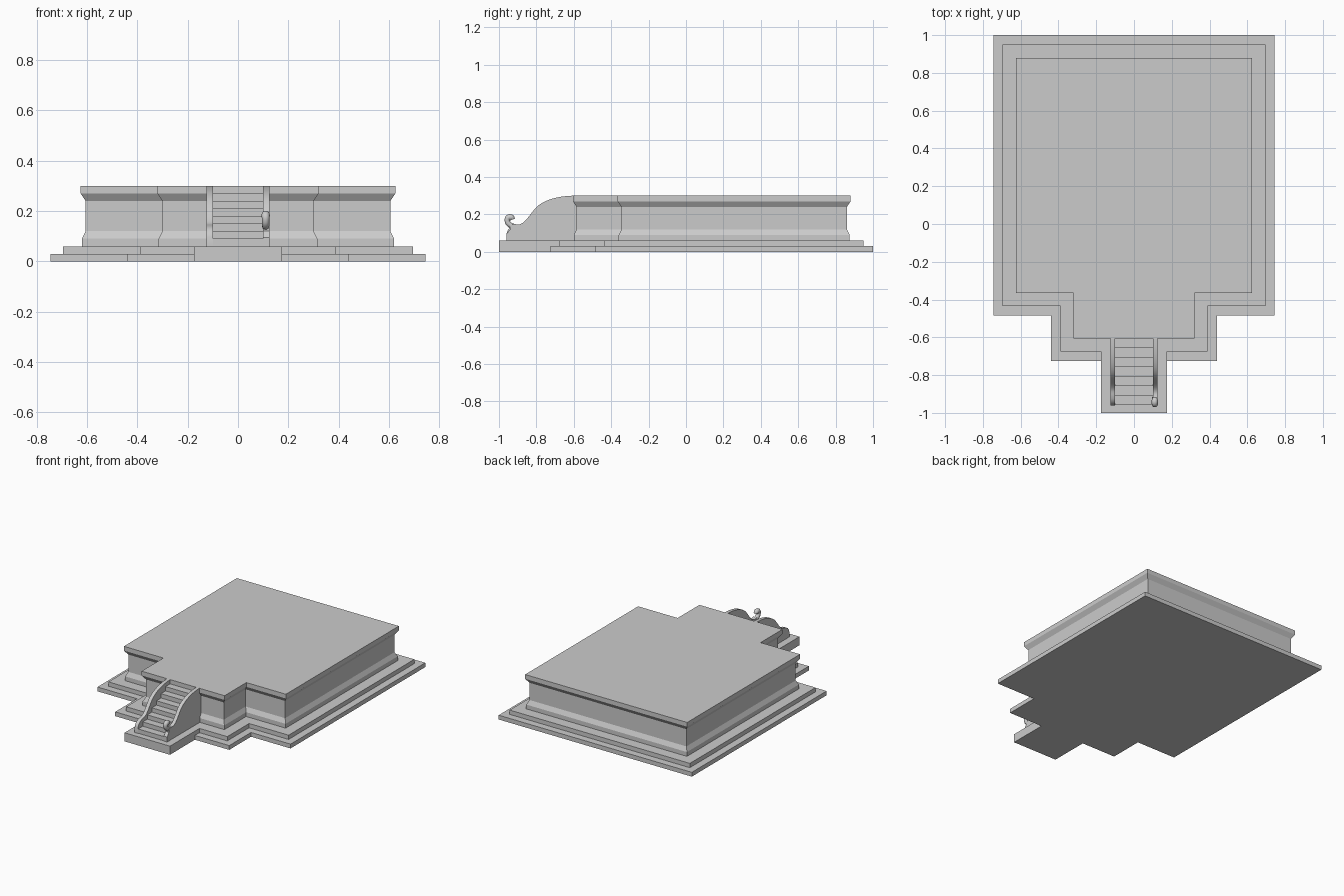
import bpy, bmesh, math
from mathutils import Vector
from mathutils.geometry import interpolate_bezier

if "Cube" in bpy.data.objects:
    bpy.data.objects.remove(bpy.data.objects["Cube"])


def finish(name, bm):
    bmesh.ops.recalc_face_normals(bm, faces=bm.faces)
    me = bpy.data.meshes.new(name)
    bm.to_mesh(me)
    bm.free()
    ob = bpy.data.objects.new(name, me)
    bpy.context.collection.objects.link(ob)
    return ob


def smooth(ob):
    bpy.ops.object.select_all(action='DESELECT')
    ob.select_set(True)
    bpy.context.view_layer.objects.active = ob
    bpy.ops.object.shade_smooth_by_angle(angle=math.radians(35))


def outline(d):
    """Stepped plan of the terrace, offset outwards by d."""
    half = [(0.625 + d, 0.88 + d), (0.625 + d, -0.365 - d),
            (0.32 + d, -0.365 - d), (0.32 + d, -0.605 - d)]
    return half + [(-x, y) for x, y in reversed(half)]


def moulded(name, profile, cap):
    """Sweep an (offset, z) profile round the plan; cap one end (0 or -1)."""
    bm = bmesh.new()
    rings = [[bm.verts.new((x, y, z)) for x, y in outline(d)] for d, z in profile]
    for a, b in zip(rings, rings[1:]):
        for i in range(len(a)):
            j = (i + 1) % len(a)
            bm.faces.new((a[i], a[j], b[j], b[i]))
    bm.faces.new(rings[cap])
    ob = finish(name, bm)
    # open shells: make sure the cap faces outwards
    up = ob.data.polygons[-1].normal.z
    if (up > 0) != (cap == -1):
        ob.data.flip_normals()
    return ob


def extruded(name, profile, x0, x1):
    """Extrude a (y, z) side profile from x0 to x1."""
    bm = bmesh.new()
    face = bm.faces.new([bm.verts.new((x0, y, z)) for y, z in profile])
    new = bmesh.ops.extrude_face_region(bm, geom=[face])['geom']
    verts = [v for v in new if isinstance(v, bmesh.types.BMVert)]
    bmesh.ops.translate(bm, verts=verts, vec=(x1 - x0, 0, 0))
    return finish(name, bm)


def bezier(a, b, c, d, n):
    pts = interpolate_bezier(*(Vector((p[0], p[1], 0)) for p in (a, b, c, d)), n)
    return [(p.x, p.y) for p in pts]


# Two-tier plinth and moulded terrace body
moulded("plinth", [(0.12, 0), (0.12, 0.03), (0.07, 0.03), (0.07, 0.06), (-0.005, 0.06)], 0)
moulded("terrace", [(-0.005, 0.06), (-0.005, 0.09), (-0.02, 0.12), (-0.02, 0.24),
                    (0, 0.27), (0, 0.30)], -1)

# Landing block under the stairs
extruded("stair_landing", [(-1, 0), (-0.725, 0), (-0.725, 0.03), (-0.675, 0.03),
                           (-0.675, 0.06), (-1, 0.06)], -0.175, 0.175)

# Stairs
back = [(-0.605, 0.27), (-0.585, 0.24), (-0.585, 0.06)]
steps = [(-0.957, 0.06)]
for i in range(7):
    y, z = -0.957 + i * 0.0503, 0.09 + i * 0.03
    steps += [(y, z), (y + 0.0503, z)]
extruded("stairs", steps[:-1] + back, -0.1, 0.1)

# Balustrades: right one keeps its curled end, left one is a plain stub
sweep = bezier((-0.605, 0.30), (-0.70, 0.297), (-0.765, 0.272), (-0.80, 0.238), 10)
sweep += bezier((-0.80, 0.238), (-0.835, 0.204), (-0.86, 0.145), (-0.90, 0.145), 10)[1:]
foot = [(-0.96, 0.095), (-0.96, 0.06)]
right_nose = [(-0.92, 0.15), (-0.94, 0.14), (-0.94, 0.12), (-0.947, 0.112)]
left_nose = [(-0.925, 0.138), (-0.943, 0.128), (-0.955, 0.112)]
tail = list(reversed(back))
smooth(extruded("right_balustrade", sweep + right_nose + foot + tail, 0.1, 0.125))
smooth(extruded("left_balustrade", sweep + left_nose + foot + tail, -0.125, -0.1))

# Curled scroll on the right balustrade
cu = bpy.data.curves.new("balustrade_scroll", 'CURVE')
cu.dimensions = '3D'
cu.bevel_depth = 0.015
cu.bevel_resolution = 3
cu.use_fill_caps = True
path = [(-0.915, 0.135, 0.9), (-0.94, 0.143, 1), (-0.955, 0.164, 1),
        (-0.949, 0.183, 1.1), (-0.932, 0.182, 1.1), (-0.928, 0.172, 0.9)]
sp = cu.splines.new('BEZIER')
sp.bezier_points.add(len(path) - 1)
for bp, (y, z, r) in zip(sp.bezier_points, path):
    bp.co = (0.11, y, z)
    bp.radius = r
    bp.handle_left_type = bp.handle_right_type = 'AUTO'
sp.resolution_u = 5
bpy.context.collection.objects.link(bpy.data.objects.new("balustrade_scroll", cu))
